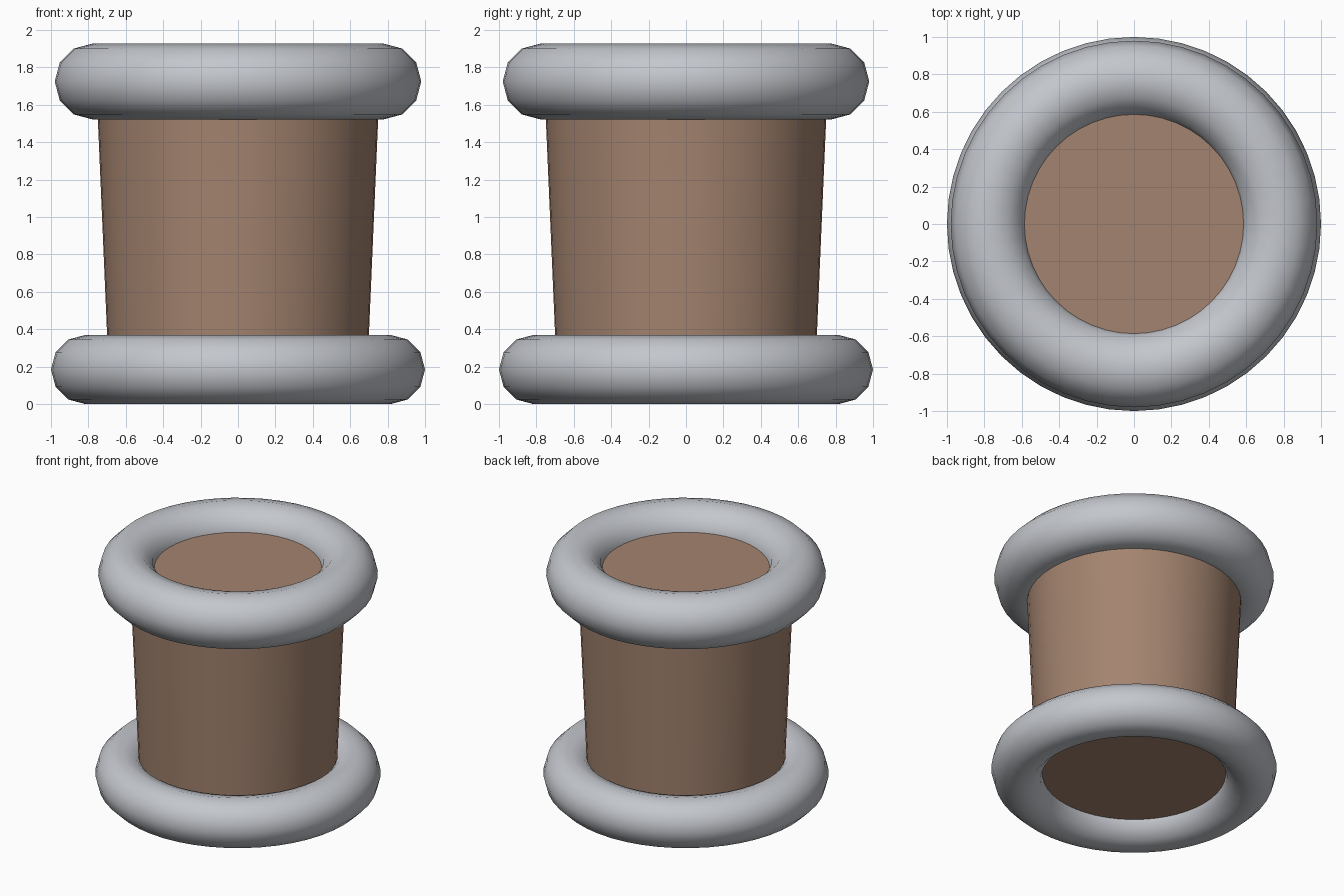
import bpy
import math

if "Cube" in bpy.data.objects:
    bpy.data.objects.remove(bpy.data.objects["Cube"])


def material(name, rgb):
    m = bpy.data.materials.new(name)
    m.diffuse_color = (*rgb, 1.0)
    m.use_nodes = True
    m.node_tree.nodes["Principled BSDF"].inputs["Base Color"].default_value = m.diffuse_color
    return m


grey = material("light grey", (0.55, 0.57, 0.61))
brown = material("warm brown", (0.37, 0.23, 0.16))


def ring(name, z, major, minor):
    bpy.ops.mesh.primitive_torus_add(major_segments=48, minor_segments=12,
                                     major_radius=major, minor_radius=minor,
                                     location=(0, 0, z))
    ob = bpy.context.object
    ob.name = name
    ob.data.materials.append(grey)
    bpy.ops.object.shade_smooth()
    return ob


# Padded rings at the foot and the rim
ring("bottom_ring", 0.185, 0.815, 0.185)
ring("top_ring", 1.725, 0.777, 0.203)

# Slightly flared body, capped inside both rings
z0, z1 = 0.14, 1.77
bpy.ops.mesh.primitive_cone_add(vertices=48, radius1=0.69, radius2=0.76,
                                depth=z1 - z0, location=(0, 0, (z0 + z1) / 2))
body = bpy.context.object
body.name = "body"
body.data.materials.append(brown)
bpy.ops.object.shade_smooth_by_angle(angle=math.radians(30))
